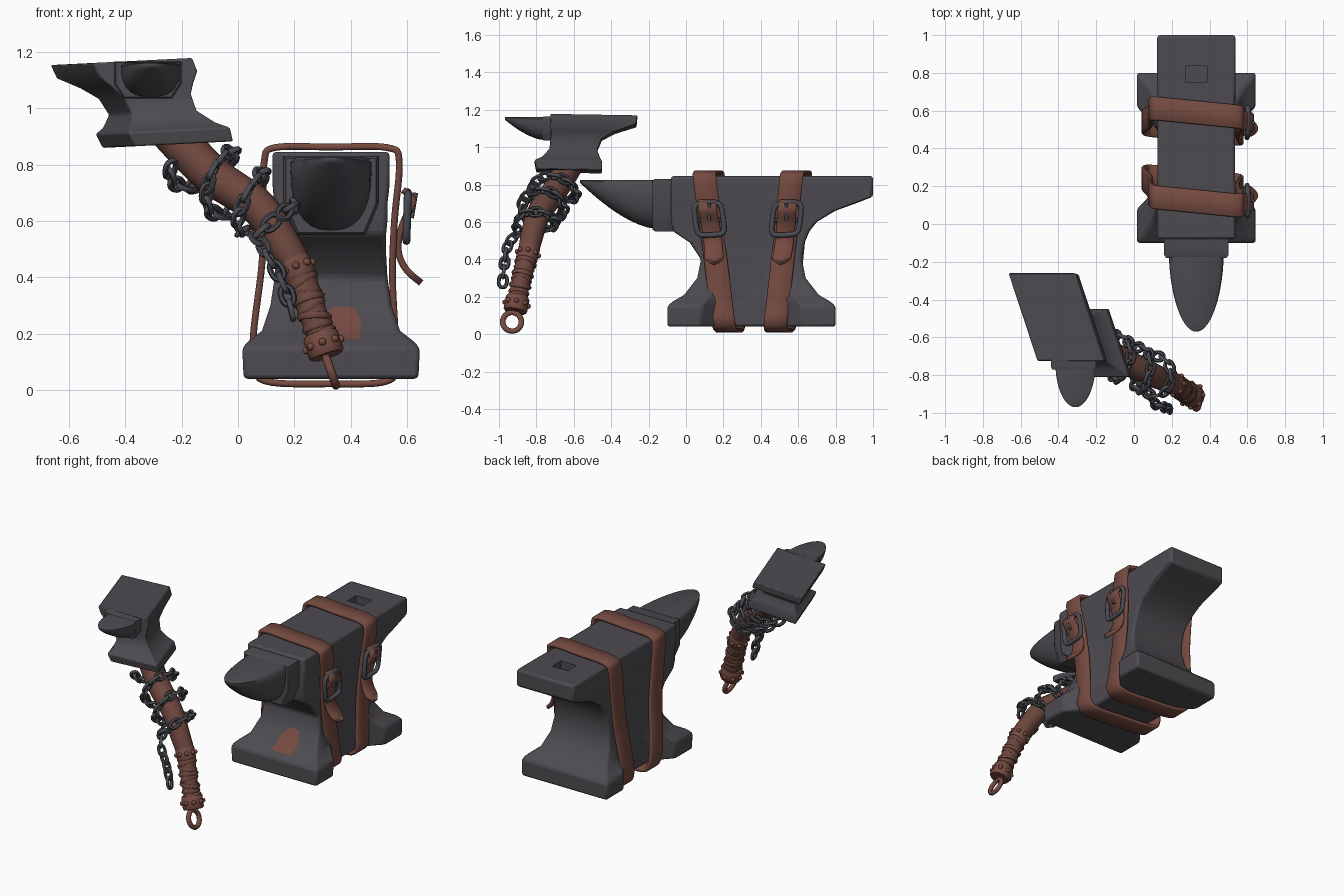
import bpy, bmesh, math
from mathutils import Vector, Matrix

cube = bpy.data.objects.get("Cube")
if cube:
    bpy.data.objects.remove(cube)


def material(name, colour):
    m = bpy.data.materials.new(name)
    m.use_nodes = True
    m.diffuse_color = (*colour, 1)
    m.node_tree.nodes["Principled BSDF"].inputs["Base Color"].default_value = (*colour, 1)
    return m


IRON = material("dark iron", (0.075, 0.07, 0.08))
CHAIN = material("chain iron", (0.07, 0.072, 0.085))
LEATHER = material("brown leather", (0.18, 0.07, 0.053))
GRIP = material("dark leather", (0.15, 0.062, 0.047))


def add(name, bm, mat, angle=35):
    bmesh.ops.recalc_face_normals(bm, faces=bm.faces)
    mesh = bpy.data.meshes.new(name)
    bm.to_mesh(mesh)
    bm.free()
    mesh.materials.append(mat)
    ob = bpy.data.objects.new(name, mesh)
    bpy.context.collection.objects.link(ob)
    bpy.ops.object.select_all(action="DESELECT")
    ob.select_set(True)
    bpy.context.view_layer.objects.active = ob
    bpy.ops.object.shade_smooth_by_angle(angle=math.radians(angle))
    return ob


def loft(name, rings, mat, closed=False, angle=35):
    bm = bmesh.new()
    rows = [[bm.verts.new(p) for p in ring] for ring in rings]
    n = len(rows[0])
    pairs = list(zip(rows, rows[1:])) + ([(rows[-1], rows[0])] if closed else [])
    for a, b in pairs:
        for i in range(n):
            j = (i + 1) % n
            bm.faces.new((a[i], a[j], b[j], b[i]))
    if not closed:
        bm.faces.new(rows[0])
        bm.faces.new(rows[-1])
    return add(name, bm, mat, angle)


def spline(pts, steps=8, closed=False):
    pts = [Vector(p) for p in pts]
    n, out = len(pts), []
    pick = lambda i: pts[i % n] if closed else pts[max(0, min(n - 1, i))]
    for i in range(n if closed else n - 1):
        a, b, c, d = (pick(i + k) for k in (-1, 0, 1, 2))
        for k in range(steps):
            t = k / steps
            out.append(b + (c - a) * t / 2 + (a - 2.5 * b + 2 * c - d / 2) * t**2
                       + (1.5 * (b - c) + (d - a) / 2) * t**3)
    return out if closed else out + [pts[-1]]


def tangent(path, i, closed=False):
    n = len(path)
    a, b = ((i - 1) % n, (i + 1) % n) if closed else (max(i - 1, 0), min(i + 1, n - 1))
    return (path[b] - path[a]).normalized()


def frame(path, i, ref, closed=False):
    t = tangent(path, i, closed)
    u = Vector(ref).cross(t).normalized()
    return t, u, t.cross(u)


def tube(name, path, radii, mat, ref=(0, 1, 0), closed=False, sides=8):
    rings = []
    for i, p in enumerate(path):
        t, u, v = frame(path, i, ref, closed)
        r = radii[i] if isinstance(radii, list) else radii
        turns = [math.tau * k / sides for k in range(sides)]
        rings.append([p + (u * math.cos(a) + v * math.sin(a)) * r for a in turns])
    return loft(name, rings, mat, closed, 60)


def power(value, e):
    return math.copysign(abs(value) ** e, value)


def oval(a, b, e, n, centre, ax, ay):
    # Squared-off loop in the plane of ax and ay
    angles = [math.tau * k / n for k in range(n)]
    return [Vector(centre) + Vector(ax) * a * power(math.cos(t), e)
            + Vector(ay) * b * power(math.sin(t), e) for t in angles]


# Anvil shapes: rows of height, front, back, half width at the ends and in the middle
def anvil(name, rows, place, bevel):
    rings = []
    for z, y0, y1, we, wm in rows:
        side = [(we, 0), (we, 0.2), (wm, 0.33), (wm, 0.67), (we, 0.8), (we, 1)]
        outline = side + [(-w, f) for w, f in reversed(side)]
        rings.append([place(w, y0 + (y1 - y0) * f, z) for w, f in outline])
    ob = loft(name, rings, IRON, angle=40)
    mod = ob.modifiers.new("soft edges", "BEVEL")
    mod.width, mod.segments, mod.limit_method = bevel, 2, "ANGLE"
    mod.angle_limit = math.radians(40)
    return ob


def horn_ring(x, y, top, w, depth):
    arc = [math.pi * k / 14 for k in range(15)]
    return [(x + w * power(math.cos(a), 0.8), y, top - depth * (0.08 + 0.92 * math.sin(a) ** 0.75))
            for a in arc] + [(x - w * 0.88, y, top), (x + w * 0.88, y, top)]


def horn(name, x, y0, y1, top, w, depth):
    rings = []
    for k in range(15):
        t = math.sin(k / 14 * math.pi / 2) * 0.995
        rings.append(horn_ring(x, y0 + (y1 - y0) * t, top, w * (1 - t**1.8) ** 0.5,
                               depth * (1 - t**1.6) + 0.012))
    return loft(name, rings, IRON, angle=50)


def shoulder(name, x, y0, y1, top, w, depth):
    rings = []
    for y, s in ((y0, 1), (y1 + 0.015, 1), (y1, 0.94)):
        a, b = w * s, depth * s
        z = top - (1 - s) * depth / 2
        rings.append([(x - a, y, z), (x + a, y, z), (x + a, y, z - b * 0.6), (x + a * 0.72, y, z - b),
                      (x - a * 0.72, y, z - b), (x - a, y, z - b * 0.6)])
    return loft(name, rings, IRON)


# Large anvil
CX = 0.33
BIG = [(0.04, -0.1, 0.8, 0.31, 0.2), (0.15, -0.1, 0.8, 0.315, 0.2), (0.175, -0.07, 0.77, 0.29, 0.2),
       (0.21, -0.01, 0.71, 0.245, 0.195), (0.3, 0.06, 0.64, 0.215, 0.19), (0.4, 0.08, 0.62, 0.2, 0.19),
       (0.49, 0.02, 0.635, 0.195, 0.19), (0.55, -0.07, 0.66, 0.195, 0.195), (0.6, -0.08, 0.7, 0.2, 0.2),
       (0.66, -0.08, 0.8, 0.2, 0.2), (0.7, -0.08, 0.91, 0.205, 0.205), (0.735, -0.08, 1, 0.208, 0.205),
       (0.845, -0.08, 1, 0.208, 0.205)]
body = anvil("anvil_body", BIG, lambda x, y, z: (CX + x, y, z), 0.014)
shoulder("anvil_shoulder", CX, -0.06, -0.18, 0.83, 0.17, 0.28)
horn("anvil_horn", CX, -0.16, -0.57, 0.825, 0.145, 0.25)

# Square tool hole near the tail
bm = bmesh.new()
bmesh.ops.create_cube(bm, size=1, matrix=Matrix.Translation((CX, 0.795, 0.84))
                      @ Matrix.Diagonal((0.115, 0.09, 0.09, 1)))
cutter = add("hole_cutter", bm, IRON)
cutter.hide_render = True
cutter.display_type = "WIRE"
mod = body.modifiers.new("tool hole", "BOOLEAN")
mod.operation, mod.object, mod.solver = "DIFFERENCE", cutter, "EXACT"


# Painted patch lying on the front slope of the foot
def front_y(z):
    for a, b in zip(BIG, BIG[1:]):
        if a[0] <= z <= b[0]:
            return a[1] + (b[1] - a[1]) * (z - a[0]) / (b[0] - a[0])


bm = bmesh.new()
levels = [(0.18, 0.29, 0.435), (0.21, 0.29, 0.435), (0.25, 0.3, 0.435), (0.295, 0.335, 0.41)]
rows = [[bm.verts.new((x, front_y(z) - 0.005, z)) for x in (a, b)] for z, a, b in levels]
for (a, b), (c, d) in zip(rows, rows[1:]):
    bm.faces.new((a, b, d, c))
add("foot_patch", bm, LEATHER)


# Leather straps with buckles
def ribbon(name, pts, y_of, width, closed=False, pointed=False):
    path = spline([(x, 0, z) for x, z in pts], 6, closed)
    rings, th, c = [], 0.012, 0.007
    for i, p in enumerate(path):
        t = tangent(path, i, closed)
        out = Vector((-t.z, 0, t.x))
        left = len(path) - 1 - i
        w = width / 2 * (min(1, 0.3 + left * 0.2) if pointed else 1)
        section = [(w, th - c), (w - c, th), (c - w, th), (-w, th - c),
                   (-w, c - th), (c - w, -th), (w - c, -th), (w, c - th)]
        rings.append([p + Vector((0, y_of(p.x, p.z) + a, 0)) + out * b for a, b in section])
    loft(name, rings, LEATHER, closed, 50)


LOOP = [(0.13, 0.86), (0.33, 0.862), (0.53, 0.86), (0.572, 0.81), (0.555, 0.6), (0.548, 0.4), (0.56, 0.17),
        (0.565, 0.07), (0.51, 0.027), (0.33, 0.022), (0.12, 0.027), (0.06, 0.07), (0.055, 0.2),
        (0.085, 0.45), (0.09, 0.65), (0.093, 0.81)]
TAIL = [(0.585, 0.71), (0.622, 0.67), (0.585, 0.59), (0.568, 0.5), (0.595, 0.43), (0.65, 0.38)]
for label, y_top, lean in (("front", 0.11, 0.13), ("rear", 0.58, -0.11)):
    y_of = lambda x, z: y_top + lean * (0.86 - z) - 0.1 * (x - CX - 0.1)
    ribbon(label + "_strap", LOOP, y_of, 0.125, closed=True)
    ribbon(label + "_strap_end", TAIL, y_of, 0.1, pointed=True)
    y = y_of(0.6, 0.62)
    across, up = Vector((0, 1, 0.06)), Vector((0.03, -lean, 1))
    tube(label + "_buckle", oval(0.075, 0.085, 0.4, 24, (0.6, y, 0.615), across, up),
         0.014, CHAIN, ref=(1, 0, 0), closed=True)
    tube(label + "_buckle_bar", [Vector((0.59, y - 0.07, 0.61)), Vector((0.59, y + 0.07, 0.61))],
         0.01, CHAIN, ref=(1, 0, 0))
    tube(label + "_buckle_prong", [Vector((0.63, y, 0.7)), Vector((0.615, y, 0.61))], 0.009, CHAIN)


# Hammer head, a small skewed anvil
def skew(x, y, z):
    x = x - 0.41 - 0.33 * (y + 0.5) - 0.4 * (z - 1.175)
    return (x, y, z + 0.05 * (x + 0.16))


SMALL = [(0.875, -0.8, -0.45, 0.175), (0.925, -0.81, -0.45, 0.18), (0.945, -0.77, -0.46, 0.15),
         (0.99, -0.73, -0.475, 0.115), (1.05, -0.725, -0.45, 0.12), (1.09, -0.725, -0.38, 0.145),
         (1.13, -0.725, -0.265, 0.175), (1.178, -0.725, -0.26, 0.176)]
anvil("hammer_head", [row + row[-1:] for row in SMALL], skew, 0.006)
shoulder("hammer_shoulder", -0.32, -0.7, -0.77, 1.165, 0.12, 0.13)
horn("hammer_horn", -0.31, -0.76, -0.97, 1.16, 0.105, 0.11)

# Curved handle with wrapped grip
HANDLE = [(-0.25, -0.61, 0.93), (-0.1, -0.7, 0.77), (0.07, -0.785, 0.65), (0.16, -0.825, 0.52),
          (0.21, -0.845, 0.43), (0.26, -0.88, 0.29), (0.31, -0.91, 0.14)]
STEP = 10
path = spline(HANDLE, STEP)
tube("handle", path, [0.075 - 0.03 * i / len(path) for i in range(len(path))], GRIP, sides=14)


def band(name, i, r, thick, mat, tilt=0):
    t, u, v = frame(path, i, (0, 1, 0))
    return tube(name, oval(r, r, 1, 16, path[i], u + t * tilt, v), thick, mat, ref=t, closed=True, sides=6)


for k, i in enumerate(range(42, 57, 2)):
    band("grip_wrap", i, 0.044 + 0.004 * (k % 2), 0.014, GRIP, 0.35 * math.sin(k * 2.1))
for label, i, r in (("upper", 4 * STEP, 0.058), ("lower", 58, 0.064)):
    t, u, v = frame(path, i, (0, 1, 0))
    offsets = [(-0.042, 0.9), (-0.034, 1), (0.034, 1), (0.042, 0.9)]
    circle = [math.tau * k / 16 for k in range(16)]
    loft(label + "_collar", [[path[i] + t * d + (u * math.cos(a) + v * math.sin(a)) * r * s
                              for a in circle] for d, s in offsets], LEATHER, angle=50)
    bm = bmesh.new()
    for a in circle[::2]:
        spot = path[i] + (u * math.cos(a) + v * math.sin(a)) * r
        bmesh.ops.create_icosphere(bm, subdivisions=2, radius=0.014, matrix=Matrix.Translation(spot))
    add(label + "_collar_rivets", bm, LEATHER, 60)
tube("hanging_ring", oval(0.05, 0.05, 1, 24, (0.33, -0.93, 0.066), (0, 1, 0), (0.35, 0, -1)),
     0.015, LEATHER, ref=(1, 0, 0.35), closed=True)

# Chain wound three times round the handle, then hanging free
chain, samples = [], 120
for k in range(samples + 1):
    f = k / samples
    s = (0.65 + 2 * f) * STEP
    i = int(s)
    t, u, v = frame(path, i, (0, 1, 0))
    a = -0.8 - math.tau * 3 * (1 - f)
    centre = path[i].lerp(path[i + 1], s - i)
    chain.append(centre + (u * math.cos(a) + v * math.sin(a)) * (0.112 - 0.012 * f))
chain += spline([chain[-1], (0.1, -0.945, 0.49), (0.16, -0.97, 0.38), (0.19, -0.98, 0.275)])[1:]
link = None
travelled, spacing, count = 0, 0.05, 0
for a, b in zip(chain, chain[1:]):
    travelled += (b - a).length
    if travelled < spacing * count:
        continue
    x = (b - a).normalized()
    side = x.cross(Vector((0.3, 0.5, 0.8))).normalized()
    z = Matrix.Rotation(math.radians(40 + 90 * (count % 2)), 3, x) @ side
    rot = Matrix((x, z.cross(x), z)).transposed().to_4x4()
    if link is None:
        link = tube("chain_link", oval(0.034, 0.022, 0.8, 14, (0, 0, 0), (1, 0, 0), (0, 1, 0)),
                    0.0105, CHAIN, ref=(0, 0, 1), closed=True, sides=6)
        ob = link
    else:
        ob = bpy.data.objects.new("chain_link", link.data)
        bpy.context.collection.objects.link(ob)
    ob.matrix_world = Matrix.Translation(b) @ rot
    count += 1
